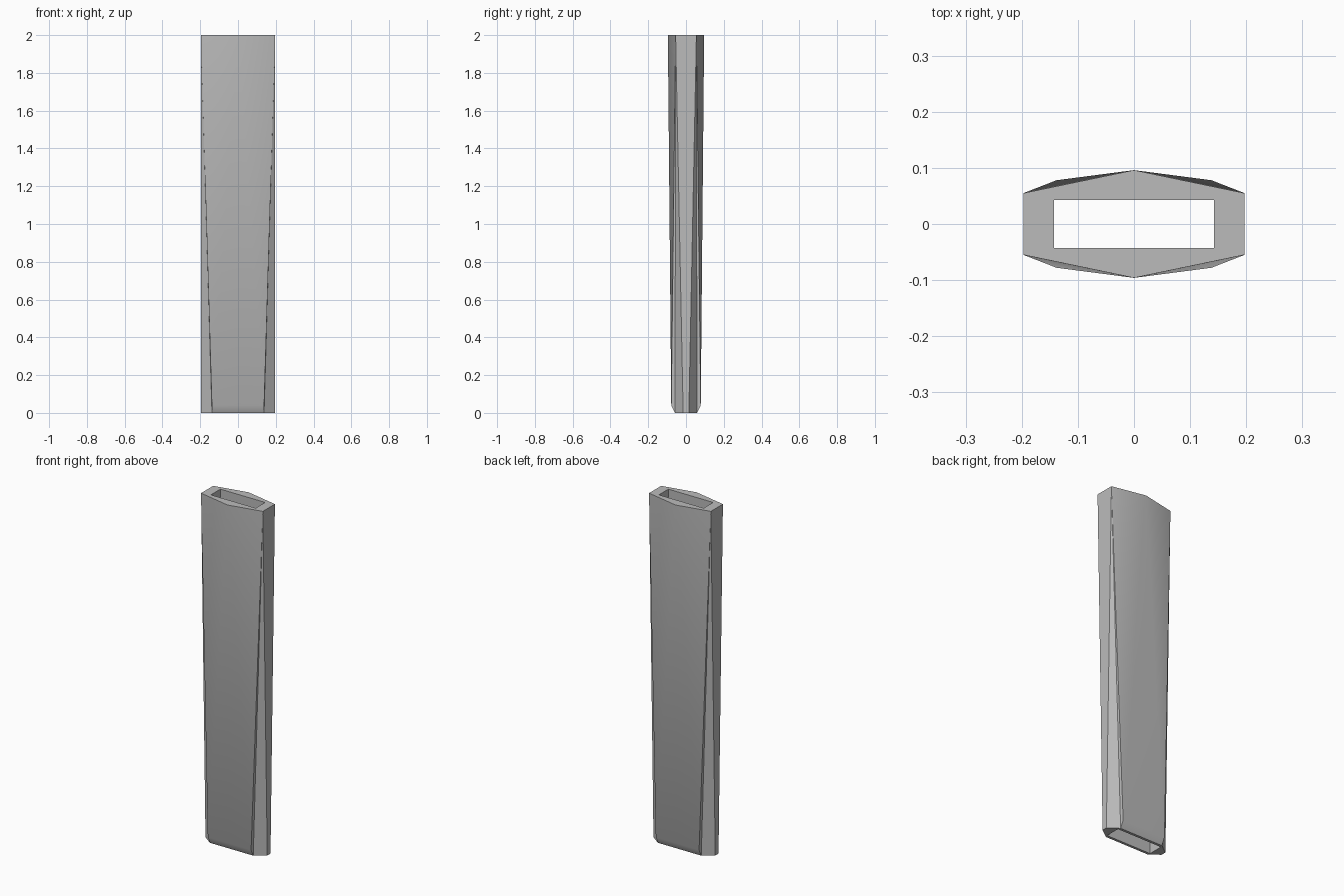
import bpy
import bmesh
import math

cube = bpy.data.objects.get("Cube")
if cube:
    bpy.data.objects.remove(cube, do_unlink=True)

HEIGHT = 2.0
WIDTH = 0.197            # half width of the sleeve
SLOT_X, SLOT_Y = 0.143, 0.043

# Single grey material
grey = bpy.data.materials.new("plain grey")
grey.use_nodes = True
colour = (0.5, 0.5, 0.5, 1)
grey.diffuse_color = colour
grey.node_tree.nodes["Principled BSDF"].inputs["Base Color"].default_value = colour

# Corner points of one quarter of the sleeve
ridge = (0, 0.096, HEIGHT)
shoulder = (WIDTH, 0.055, HEIGHT)
side_top, side_low = (WIDTH, 0, HEIGHT), (WIDTH, 0, 0)
heel = (WIDTH, 0.015, 0)
bevel_corner, bevel_mid = (0.138, 0.078, 0.04), (0, 0.078, 0.04)
foot_corner, foot_mid = (0.138, 0.058, 0), (0, 0.058, 0)


def slot(z):
    """Quarter of the slot outline at one height."""
    return [(SLOT_X, 0, z), (SLOT_X, SLOT_Y, z), (0, SLOT_Y, z)]


top, low = slot(HEIGHT), slot(0)
quarter = [
    [ridge, shoulder, bevel_corner],                  # broad face
    [ridge, bevel_corner, bevel_mid],
    [bevel_mid, bevel_corner, foot_corner, foot_mid],  # bottom bevel
    [shoulder, bevel_corner, foot_corner],            # tapering chamfers
    [shoulder, foot_corner, heel],
    [shoulder, heel, side_low, side_top],             # narrow side
    [ridge, shoulder, side_top] + top,                # top rim
    [foot_mid, foot_corner, heel, side_low] + low,    # bottom rim
    [top[0], top[1], low[1], low[0]],                 # slot walls
    [top[1], top[2], low[2], low[1]],
]

# Repeat the quarter on all four sides and weld it
bm = bmesh.new()
for sx in (1, -1):
    for sy in (1, -1):
        for face in quarter:
            bm.faces.new([bm.verts.new((x * sx, y * sy, z)) for x, y, z in face])
bmesh.ops.remove_doubles(bm, verts=bm.verts[:], dist=0.0001)
bmesh.ops.recalc_face_normals(bm, faces=bm.faces[:])

mesh = bpy.data.meshes.new("sleeve")
bm.to_mesh(mesh)
bm.free()
mesh.materials.append(grey)
sleeve = bpy.data.objects.new("sleeve", mesh)
bpy.context.collection.objects.link(sleeve)

# Soft broad faces, crisp corners
bpy.ops.object.select_all(action="DESELECT")
sleeve.select_set(True)
bpy.context.view_layer.objects.active = sleeve
bpy.ops.object.shade_smooth_by_angle(angle=math.radians(30))
